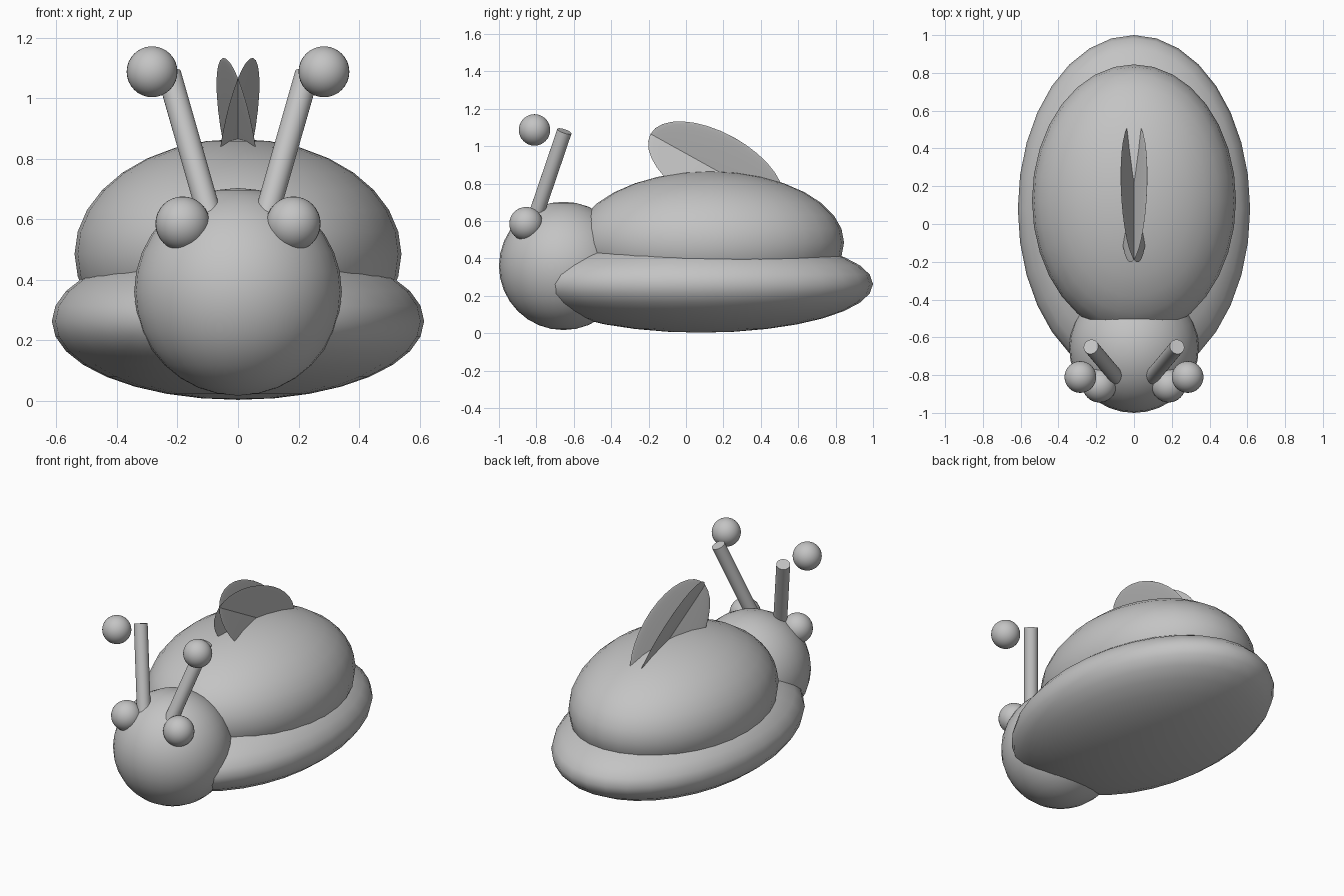
import bpy, math
from mathutils import Vector, Matrix

if "Cube" in bpy.data.objects:
    bpy.data.objects.remove(bpy.data.objects["Cube"])

grey = bpy.data.materials.new("soft_grey")
grey.diffuse_color = (0.55, 0.55, 0.55, 1)
grey.use_nodes = True
grey.node_tree.nodes["Principled BSDF"].inputs["Base Color"].default_value = grey.diffuse_color


def finish(name):
    ob = bpy.context.object
    ob.name = name
    ob.data.materials.append(grey)
    bpy.ops.object.shade_smooth_by_angle(angle=math.radians(40))
    return ob


def ellipsoid(name, centre, radii, rotation=Matrix.Identity(4)):
    bpy.ops.mesh.primitive_uv_sphere_add(segments=32, ring_count=16, radius=1)
    ob = bpy.context.object
    scale = Matrix.Diagonal((*radii, 1))
    ob.data.transform(Matrix.Translation(centre) @ rotation @ scale)
    return finish(name)


def rod(name, start, end, radius):
    a, b = Vector(start), Vector(end)
    bpy.ops.mesh.primitive_cylinder_add(vertices=32, radius=radius, depth=(b - a).length)
    ob = bpy.context.object
    turn = (b - a).to_track_quat('Z', 'Y').to_matrix().to_4x4()
    ob.data.transform(Matrix.Translation((a + b) / 2) @ turn)
    return finish(name)


# Lower body, domed shell and head
ellipsoid("lower_body", (0, 0.08, 0.263), (0.615, 0.92, 0.26))
ellipsoid("shell", (0, 0.125, 0.485), (0.54, 0.72, 0.38))
ellipsoid("head", (0, -0.655, 0.36), (0.343, 0.345, 0.343))

for side, s in (("left", -1), ("right", 1)):
    # Eyes, feelers and the feeler tips floating in front of them
    ellipsoid(side + "_eye", (s * 0.183, -0.855, 0.585), (0.09,) * 3)
    rod(side + "_feeler", (s * 0.085, -0.82, 0.58), (s * 0.228, -0.65, 1.08), 0.04)
    ellipsoid(side + "_feeler_tip", (s * 0.284, -0.81, 1.087), (0.084,) * 3)
    # Thin wings crossing along their tilted long axis
    pose = Matrix.Rotation(math.radians(-29), 4, 'X') @ Matrix.Rotation(math.radians(s * 19.5), 4, 'Y')
    ellipsoid(side + "_wing", (0, 0.16, 0.872), (0.006, 0.4, 0.212), pose)
